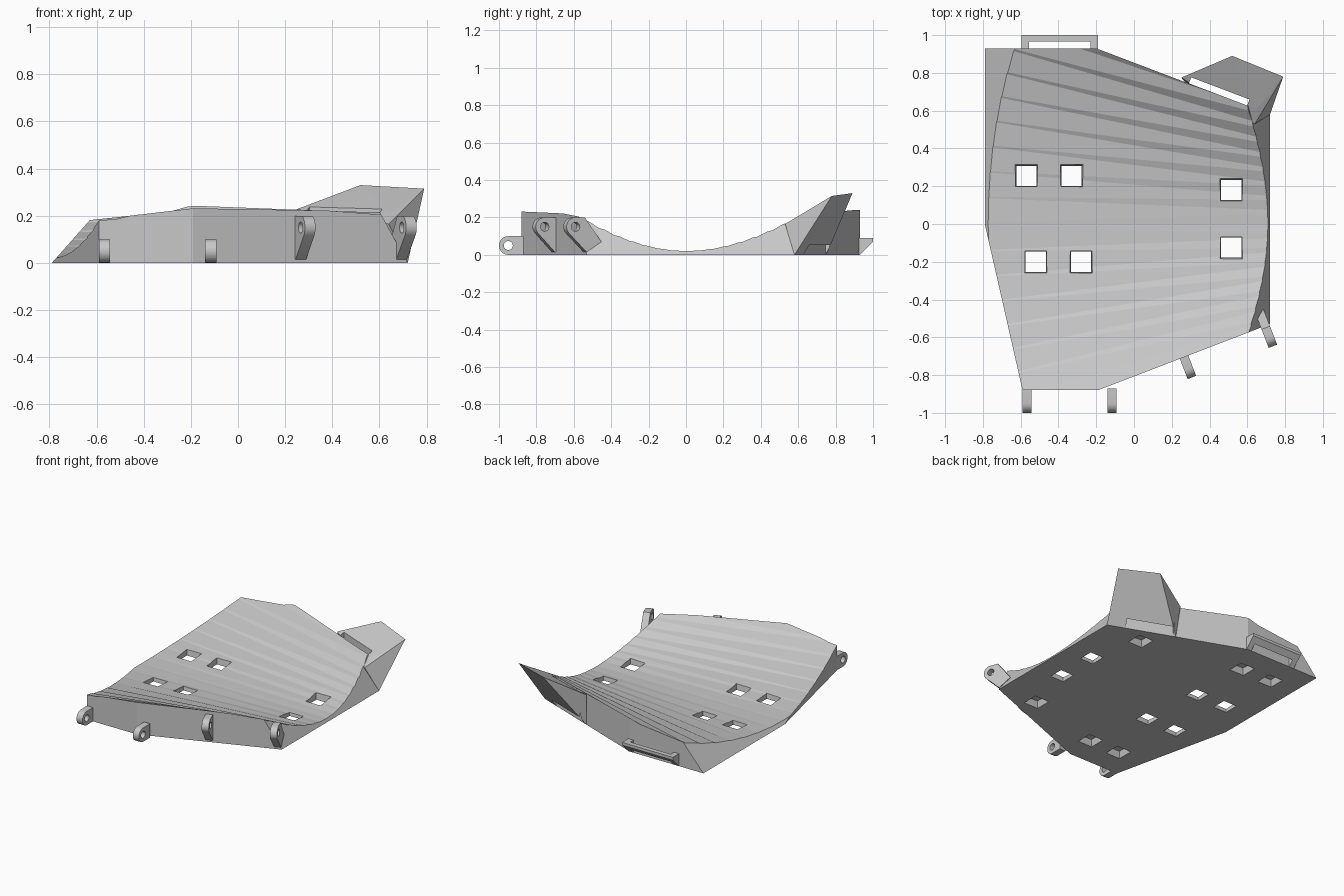
import bpy, bmesh, math
from mathutils import Vector, Matrix

if "Cube" in bpy.data.objects:
    bpy.data.objects.remove(bpy.data.objects["Cube"])

grey = bpy.data.materials.new("steel_grey")
grey.diffuse_color = (0.58, 0.58, 0.58, 1)
grey.use_nodes = True
grey.node_tree.nodes["Principled BSDF"].inputs["Base Color"].default_value = grey.diffuse_color


def finish(bm, name):
    bmesh.ops.recalc_face_normals(bm, faces=bm.faces)
    me = bpy.data.meshes.new(name)
    bm.to_mesh(me)
    bm.free()
    ob = bpy.data.objects.new(name, me)
    bpy.context.collection.objects.link(ob)
    me.materials.append(grey)
    return ob


def loft(bm, lower, upper):
    """Closed solid between two matching loops."""
    a = [bm.verts.new(p) for p in lower]
    b = [bm.verts.new(p) for p in upper]
    n = len(a)
    bm.faces.new(a)
    bm.faces.new(b)
    for i in range(n):
        bm.faces.new((a[i], a[(i + 1) % n], b[(i + 1) % n], b[i]))


def cut(ob, cutter):
    cutter.hide_render = True
    mod = ob.modifiers.new("cut", 'BOOLEAN')
    mod.operation = 'DIFFERENCE'
    mod.solver = 'EXACT'
    mod.object = cutter
    bpy.context.view_layer.objects.active = ob
    bpy.ops.object.modifier_apply(modifier=mod.name)
    bpy.data.objects.remove(cutter)


# Plate body: flat base, upright walls, two leaning sides
outline = [(-.79, .93), (-.79, 0), (-.59, -.88), (-.19, -.88), (.72, -.53), (.72, .58), (-.2, .93)]
bm = bmesh.new()
loft(bm, [(x, y, 0) for x, y in outline], [(x, y, .3) for x, y in outline])
for px, normal in ((-.79, (-1, 0, .89)), (.72, (1, 0, .55))):
    # planes pass through the lower side edges
    res = bmesh.ops.bisect_plane(bm, geom=bm.verts[:] + bm.edges[:] + bm.faces[:], dist=1e-5,
                                 plane_co=(px, 0, 0), plane_no=Vector(normal).normalized(),
                                 clear_outer=True)
    bmesh.ops.holes_fill(bm, edges=[e for e in bm.edges if e.is_boundary], sides=0)
body = finish(bm, "plate_body")

# Hollow top: parabola widening towards the left
N = 28


def section(x):
    w = 1 + .533 * (.61 - x)
    pts = []
    for i in range(N + 1):
        s = -1.1 + 2.2 * i / N
        pts.append((x, s * w, .02 + (.55 if s < 0 else .50) * s * s))
    return pts + [(x, 1.1 * w, 1), (x, -1.1 * w, 1)]


bm = bmesh.new()
loft(bm, section(-1), section(1))
bmesh.ops.triangulate(bm, faces=bm.faces[:])
cut(body, finish(bm, "hollow_cutter"))


# Square openings and blind pits under the base
def square(cx, cy, size, z):
    h = size / 2
    return [(cx - h, cy - h, z), (cx + h, cy - h, z), (cx + h, cy + h, z), (cx - h, cy + h, z)]


through = [(-.57, .255), (-.33, .255), (-.52, -.2), (-.28, -.2), (.515, .18), (.515, -.125)]
pits = [(.41, .557), (.42, -.50), (-.34, .705), (-.58, .705), (-.18, -.66), (-.42, -.66)]
bm = bmesh.new()
for x, y in through:
    loft(bm, square(x, y, .10, -.02), square(x, y, .128, .07))
for x, y in pits:
    loft(bm, square(x, y, .12, -.01), square(x, y, .09, .045))
cut(body, finish(bm, "opening_cutter"))

# Flared wing on the back right corner
bm = bmesh.new()
for p in [(.72, .58, 0), (.79, .78, .315), (.52, .89, .33), (.25, .775, .228),
          (.27, .751, 0), (.65, .61, .21), (.64, .53, .165)]:
    bm.verts.new(p)
bmesh.ops.convex_hull(bm, input=bm.verts[:])
wing = finish(bm, "corner_wing")

# Slot along the foot of the wing
bm = bmesh.new()
bmesh.ops.create_cube(bm, size=1, matrix=Matrix.Translation((.451, .702, .2))
                      @ Matrix.Rotation(math.atan2(-.35, .92), 4, 'Z')
                      @ Matrix.Diagonal((.33, .034, .6, 1)))
cut(wing, finish(bm, "slot_cutter"))


# Lugs: profile in (distance from wall, height), with a pin hole
def arc(cx, cz, r, a0, a1, n=10):
    return [(cx + r * math.cos(math.radians(a0 + (a1 - a0) * i / n)),
             cz + r * math.sin(math.radians(a0 + (a1 - a0) * i / n))) for i in range(n + 1)]


def lug(name, origin, direction, profile, hole):
    d = Vector((*direction, 0)).normalized()
    side = Vector((-d.y, d.x, 0))

    def ring(pts, t):
        return [Vector((*origin, 0)) + d * u + side * t + Vector((0, 0, v)) for u, v in pts]
    bm = bmesh.new()
    loft(bm, ring(profile, -.024), ring(profile, .024))
    ob = finish(bm, name)
    bm = bmesh.new()
    pin = arc(*hole, .024, 0, 345, 23)
    loft(bm, ring(pin, -.05), ring(pin, .05))
    cut(ob, finish(bm, "pin_cutter"))
    with bpy.context.temp_override(object=ob, active_object=ob, selected_objects=[ob],
                                   selected_editable_objects=[ob]):
        bpy.ops.object.shade_smooth_by_angle(angle=math.radians(30))


low = [(-.01, 0)] + arc(.07, .05, .05, -90, 90) + [(-.01, .1)]
for i, x in enumerate((-.566, -.116)):
    lug(f"front_lug_{i + 1}", (x, -.88), (0, -1), low, (.07, .05))

head = arc(.065, .15, .05, -40, 90)
out = (.36, -.93)
lug("side_lug_1", (.265, -.705), out, [(-.01, .015), (.005, .015)] + head + [(-.01, .2)], (.063, .15))
lug("side_lug_2", (.694, -.54), out, [(-.085, .07), (0, .015)] + head + [(.01, .2)], (.063, .15))

# Back handle: two brackets and a bar, undercut by a slope
bm = bmesh.new()


def extrude_x(profile, x0, x1):
    loft(bm, [(x0, y, z) for y, z in profile], [(x1, y, z) for y, z in profile])


bracket = [(.925, .0), (.93, .0), (1.0, .07), (1.0, .09), (.925, .09)]
extrude_x(bracket, -.595, -.555)
extrude_x(bracket, -.23, -.19)
extrude_x([(.966, .036), (1.0, .07), (1.0, .09), (.966, .09)], -.555, -.23)
finish(bm, "back_handle")
